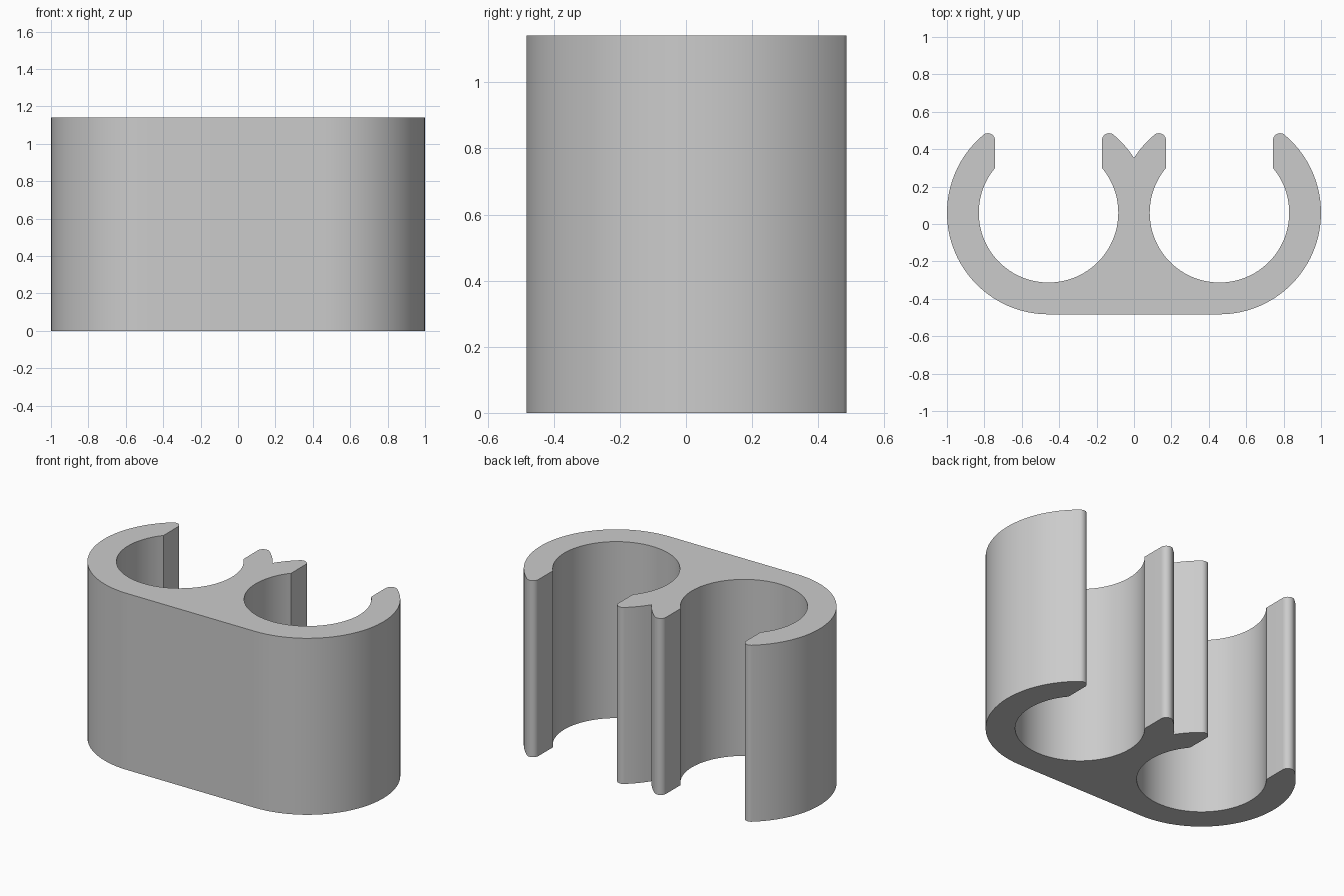
import bpy
import bmesh
from math import radians, degrees, acos, asin, atan2, sqrt, cos, sin

if "Cube" in bpy.data.objects:
    bpy.data.objects.remove(bpy.data.objects["Cube"], do_unlink=True)

# Main dimensions of the double clip
HEIGHT = 1.142
CX, CY = 0.457, 0.06        # centre of one ring
OUTER, INNER = 0.543, 0.373
MOUTH = 0.286               # half width of the opening
LIP = 0.038                 # radius of the rounded jaw tips
STEP = 4                    # degrees per facet


def arc(cx, cy, r, start, end):
    """Points along an arc, angles in degrees."""
    n = max(2, round(abs(end - start) / STEP))
    angles = [radians(start + (end - start) * i / n) for i in range(n + 1)]
    return [(cx + r * cos(a), cy + r * sin(a)) for a in angles]


# Jaw tips sit tangent inside the outer circle
lip_dx = MOUTH + LIP
lip_dy = sqrt((OUTER - LIP) ** 2 - lip_dx ** 2)
lip_angle = degrees(atan2(lip_dy, lip_dx))
mouth_angle = degrees(acos(MOUTH / INNER))
notch_angle = 180 - degrees(acos(CX / OUTER))

# Half profile: outer wall, outer tip, bore, inner tip, centre notch
half = arc(CX, CY, OUTER, -90, lip_angle)
half += arc(CX + lip_dx, CY + lip_dy, LIP, lip_angle, 180)[1:]
half += arc(CX, CY, INNER, mouth_angle, -180 - mouth_angle)
half += arc(CX - lip_dx, CY + lip_dy, LIP, 0, 180 - lip_angle)
half += arc(CX, CY, OUTER, 180 - lip_angle, notch_angle)[1:]
profile = half + [(-x, y) for x, y in reversed(half[:-1])]

# Extrude the whole profile upwards
bm = bmesh.new()
base = bm.faces.new([bm.verts.new((x, y, 0)) for x, y in profile])
grown = bmesh.ops.extrude_face_region(bm, geom=[base], use_keep_orig=True)
top = [v for v in grown["geom"] if isinstance(v, bmesh.types.BMVert)]
bmesh.ops.translate(bm, verts=top, vec=(0, 0, HEIGHT))
bmesh.ops.recalc_face_normals(bm, faces=bm.faces)
mesh = bpy.data.meshes.new("double_pipe_clip")
bm.to_mesh(mesh)
bm.free()

clip = bpy.data.objects.new("double_pipe_clip", mesh)
bpy.context.collection.objects.link(clip)

# Plain grey plastic
grey = bpy.data.materials.new("light_grey")
grey.use_nodes = True
color = (0.6, 0.6, 0.6, 1)
grey.diffuse_color = color
grey.node_tree.nodes["Principled BSDF"].inputs["Base Color"].default_value = color
mesh.materials.append(grey)

# Smooth the curved walls, keep the rims and corners sharp
bpy.context.view_layer.objects.active = clip
clip.select_set(True)
bpy.ops.object.shade_smooth_by_angle(angle=radians(25))
